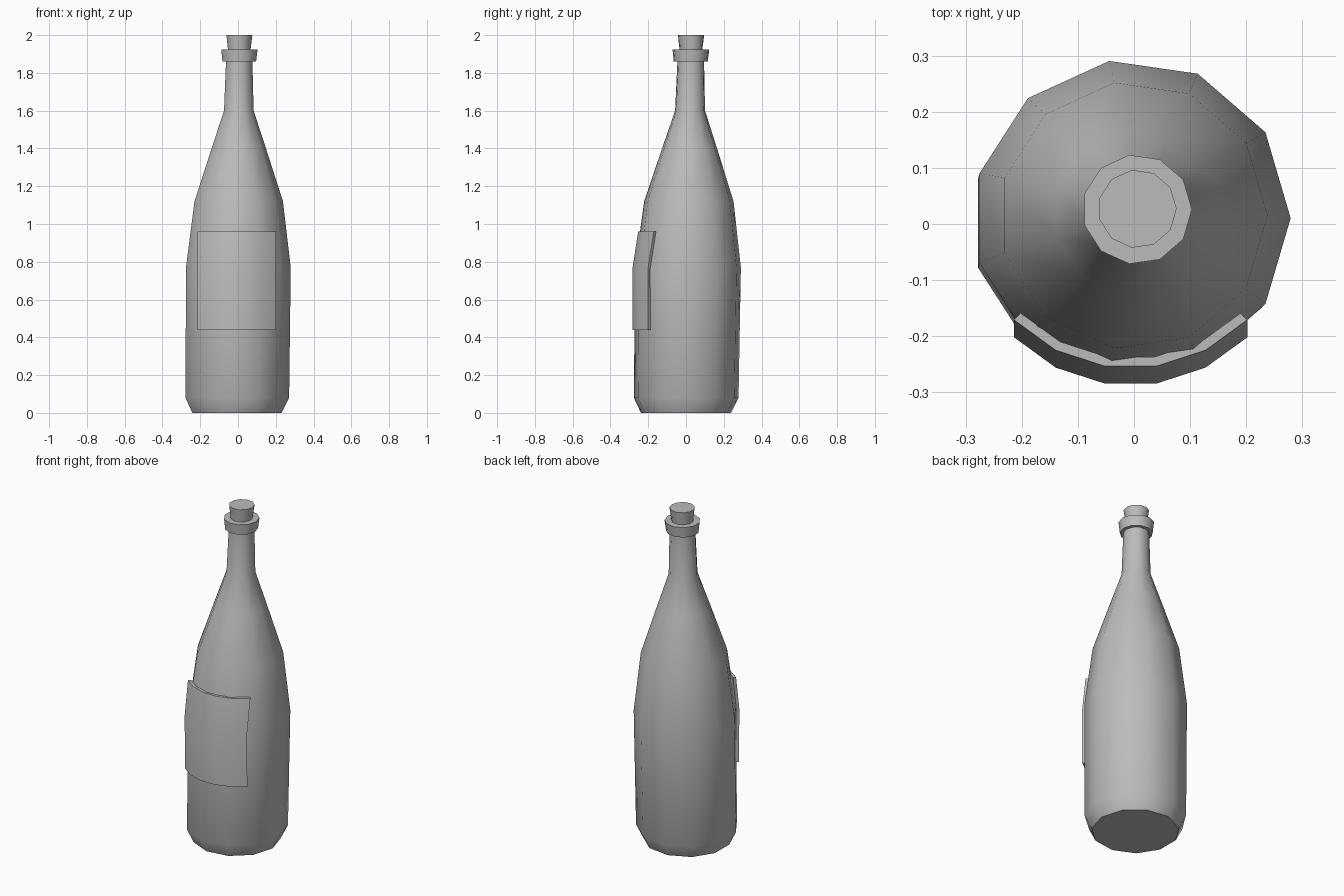
import bpy, bmesh
from math import sin, cos, radians, tau

cube = bpy.data.objects.get("Cube")
if cube:
    bpy.data.objects.remove(cube)

SIDES = 11
grey = bpy.data.materials.new("plain grey")
grey.use_nodes = True
grey.diffuse_color = (0.5, 0.5, 0.5, 1)
grey.node_tree.nodes["Principled BSDF"].inputs["Base Color"].default_value = (0.5, 0.5, 0.5, 1)


def finish(name, bm, angle):
    bmesh.ops.recalc_face_normals(bm, faces=bm.faces[:])
    mesh = bpy.data.meshes.new(name)
    bm.to_mesh(mesh)
    bm.free()
    mesh.materials.append(grey)
    ob = bpy.data.objects.new(name, mesh)
    bpy.context.collection.objects.link(ob)
    bpy.ops.object.select_all(action='DESELECT')
    ob.select_set(True)
    bpy.context.view_layer.objects.active = ob
    bpy.ops.object.shade_smooth_by_angle(angle=radians(angle))
    return ob


def lathe(name, profile, angle):
    """Capped rings of (radius, height) around the slightly leaning axis."""
    bm = bmesh.new()
    rings = []
    for r, z in profile:
        cx, cy = -0.01 + 0.008 * z, 0.0135 * z
        rings.append([bm.verts.new((cx + r * cos(tau * i / SIDES),
                                    cy + r * sin(tau * i / SIDES), z))
                      for i in range(SIDES)])
    for low, high in zip(rings, rings[1:]):
        for i in range(SIDES):
            j = (i + 1) % SIDES
            bm.faces.new((low[i], low[j], high[j], high[i]))
    bm.faces.new(rings[0][::-1])
    bm.faces.new(rings[-1])
    return finish(name, bm, angle)


# Glass body, from base to neck
lathe("bottle_body", [(0.241, 0), (0.28, 0.08), (0.283, 0.77), (0.239, 1.12),
                      (0.147, 1.4), (0.08, 1.6), (0.071, 1.87)], 40)
# Lip ring and cork
lathe("lip_ring", [(0.091, 1.86), (0.098, 1.923)], 40)
lathe("cork", [(0.06, 1.915), (0.07, 2.0)], 40)

# Curved label wrapped on the front, following the shoulder
bm = bmesh.new()
layers = []
for r in (0.294, 0.277):
    layers.append([[bm.verts.new((-0.006 + r * cos(radians(a)),
                                  dy + r * sin(radians(a)), z))
                    for a in range(225, 316, 18)]
                   for z, dy in ((0.44, 0.008), (0.76, 0.006), (0.96, 0.037))])
outer, inner = layers
for grid in layers:
    for low, high in zip(grid, grid[1:]):
        for i in range(5):
            bm.faces.new((low[i], low[i + 1], high[i + 1], high[i]))


def rim(grid):
    return (grid[0] + [row[-1] for row in grid[1:-1]] + grid[-1][::-1]
            + [row[0] for row in grid[-2:0:-1]])


a, b = rim(outer), rim(inner)
for i in range(len(a)):
    j = (i + 1) % len(a)
    bm.faces.new((a[i], a[j], b[j], b[i]))
finish("label", bm, 40)
